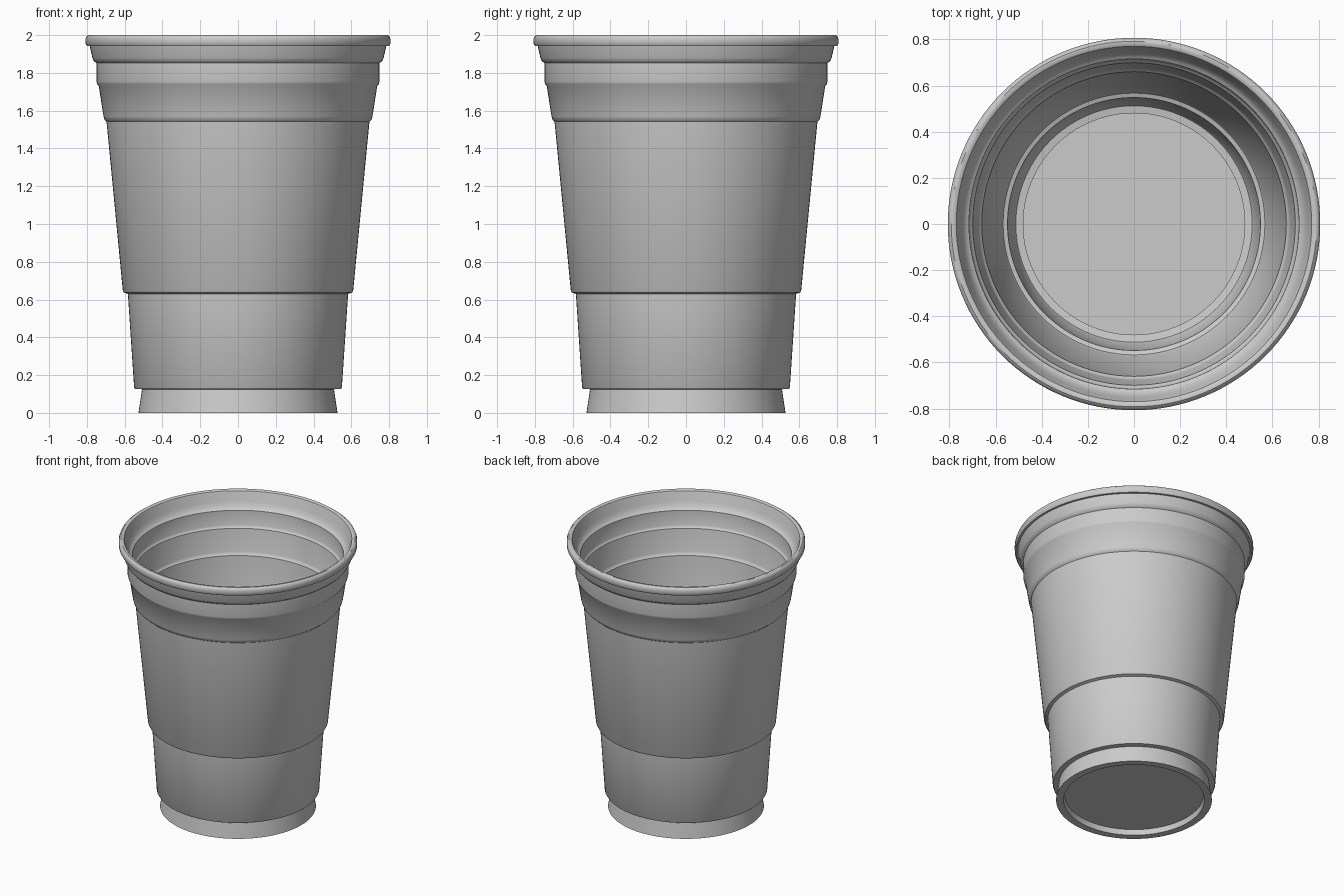
import bpy, bmesh, math
from mathutils import Matrix

SEGMENTS = 128


def lathe(name, profile):
    """Spin a closed (radius, z) profile around the z axis."""
    bm = bmesh.new()
    verts = [bm.verts.new((r, 0, z)) for r, z in profile]
    edges = [bm.edges.new((a, b)) for a, b in zip(verts, verts[1:])]
    bmesh.ops.spin(bm, geom=verts + edges, cent=(0, 0, 0), axis=(0, 0, 1),
                   angle=2 * math.pi, steps=SEGMENTS)
    bmesh.ops.remove_doubles(bm, verts=bm.verts, dist=1e-4)
    bmesh.ops.recalc_face_normals(bm, faces=bm.faces)
    mesh = bpy.data.meshes.new(name)
    bm.to_mesh(mesh)
    bm.free()
    obj = bpy.data.objects.new(name, mesh)
    bpy.context.collection.objects.link(obj)
    bpy.context.view_layer.objects.active = obj
    obj.select_set(True)
    bpy.ops.object.shade_smooth_by_angle(angle=math.radians(35))
    return obj


# Recessed underside and foot ring
foot = [(0, 0.04), (0.47, 0.04), (0.476, 0), (0.527, 0), (0.508, 0.125)]

# Outer wall: stepped, flaring bands
outer = [(0.545, 0.127), (0.55, 0.135), (0.583, 0.63), (0.604, 0.637),
         (0.610, 0.648), (0.696, 1.542), (0.707, 1.552), (0.712, 1.57),
         (0.737, 1.73), (0.746, 1.74), (0.749, 1.755), (0.749, 1.852),
         (0.763, 1.862), (0.771, 1.88), (0.785, 1.943)]

# Rounded lip
lip = [(0.800, 1.943), (0.807, 1.955), (0.807, 1.98), (0.802, 1.993),
       (0.792, 2.0), (0.780, 2.0), (0.770, 1.994), (0.764, 1.98)]

# Inner wall follows the outer bands
inner = [(0.752, 1.925), (0.738, 1.895), (0.728, 1.882), (0.715, 1.874),
         (0.713, 1.765), (0.708, 1.755), (0.699, 1.747), (0.675, 1.585),
         (0.671, 1.572), (0.660, 1.562), (0.574, 0.668), (0.567, 0.657),
         (0.548, 0.650), (0.517, 0.162), (0.512, 0.155), (0.480, 0.150)]

# Inside floor
floor = [(0.484, 0.075), (0, 0.075)]

lathe("cup", foot + outer + lip + inner + floor)
